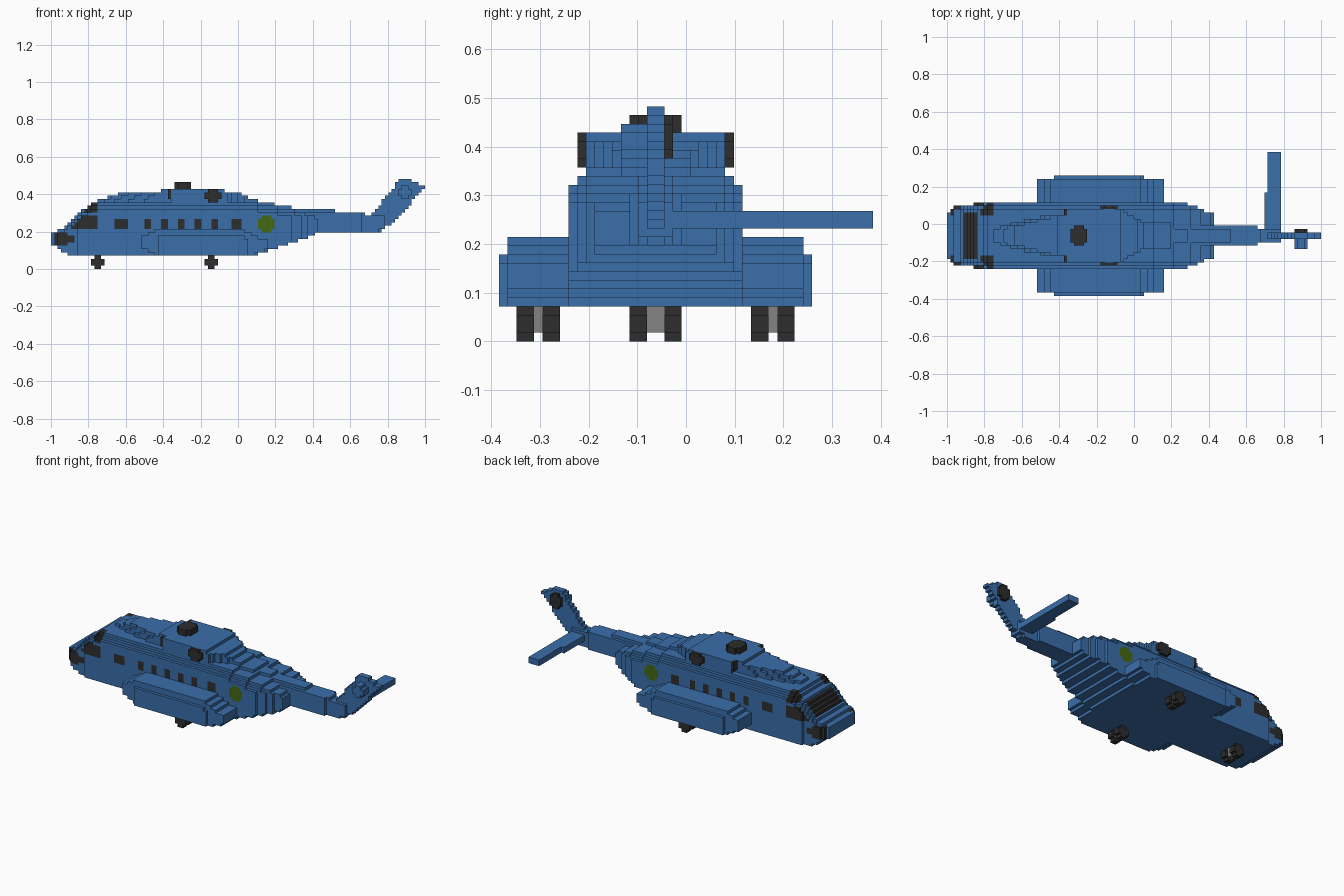
import bpy, bmesh

if "Cube" in bpy.data.objects:
    bpy.data.objects.remove(bpy.data.objects["Cube"], do_unlink=True)

V = 2 / 112            # block size
YC = -3.5              # body centre line, in blocks


def material(name, rgb):
    m = bpy.data.materials.new(name)
    m.use_nodes = True
    m.diffuse_color = (*rgb, 1)
    m.node_tree.nodes["Principled BSDF"].inputs["Base Color"].default_value = (*rgb, 1)
    return m


MATS = [material("blue_paint", (0.042, 0.158, 0.40)), material("dark_glass", (0.026, 0.026, 0.026)),
        material("green_roundel", (0.06, 0.14, 0.006)), material("grey_metal", (0.23, 0.23, 0.23))]
BLUE, DARK, GREEN, GREY = range(4)


def lerp(x, pts):
    """Piecewise linear profile."""
    if x <= pts[0][0]:
        return pts[0][1]
    for (a, p), (b, q) in zip(pts, pts[1:]):
        if x <= b:
            return p + (q - p) * (x - a) / (b - a)
    return pts[-1][1]


def blocks(name, xr, yr, zr, inside=lambda x, y, z: True, colour=BLUE):
    """Blocky solid: outer skin of every grid cell whose centre passes the inside test."""
    paint = colour if callable(colour) else (lambda x, y, z: colour)
    cells = {(i, j, k) for i in range(*xr) for j in range(*yr) for k in range(*zr)
             if inside(i + .5, j + .5, k + .5)}
    bm, verts = bmesh.new(), {}

    def vert(p):
        if p not in verts:
            verts[p] = bm.verts.new((p[0] * V, (p[1] + YC) * V, p[2] * V))
        return verts[p]

    for c in cells:
        m = paint(*(n + .5 for n in c))
        for axis in range(3):
            for side in (0, 1):
                nb = list(c)
                nb[axis] += 2 * side - 1
                if tuple(nb) in cells:
                    continue
                ring = []
                for du, dv in ((0, 0), (1, 0), (1, 1), (0, 1)):
                    p = list(c)
                    p[axis] += side
                    p[(axis + 1) % 3] += du
                    p[(axis + 2) % 3] += dv
                    ring.append(vert(tuple(p)))
                bm.faces.new(ring if side else ring[::-1]).material_index = m
    # merge flat areas of one colour
    bmesh.ops.dissolve_limit(bm, angle_limit=0.01, verts=bm.verts[:], edges=bm.edges[:],
                             delimit={'MATERIAL'})
    me = bpy.data.meshes.new(name)
    bm.to_mesh(me)
    bm.free()
    for m in MATS:
        me.materials.append(m)
    ob = bpy.data.objects.new(name, me)
    bpy.context.collection.objects.link(ob)
    return ob


def pair(name, xr, wr, zr, inside=lambda x, w, z: True, colour=BLUE):
    """Same part on both sides of the centre line."""
    blocks(name + "_left_side", xr, (-wr[1], -wr[0]), zr, lambda x, y, z: inside(x, -y, z), colour)
    blocks(name + "_right_side", xr, wr, zr, inside, colour)


def disc(cx, cz, r):
    return lambda x, y, z: (x - cx) ** 2 + (z - cz) ** 2 <= r * r


# Fuselage profiles: underside, roof line, plan half width
BOTTOM = [(-56, 8), (-50, 4), (4, 4), (24, 11)]
ROOF = [(-56, 11), (-53, 11.3), (-44, 19.5), (-42, 20), (2, 20), (16, 17.5), (24, 15)]
PLAN = [(-56, 6), (-54, 8.6), (-50, 9.2), (-46, 10), (14, 10), (18, 9), (21, 7.5), (24, 6.5)]


def hull(x, y, z):
    w = abs(y)
    return (w < lerp(x, PLAN) and z > lerp(x, BOTTOM) - .3
            and z < lerp(x, ROOF) - max(0, w - 7.5) + .3)


WINDOWS = [(-37, -33), (-28, -26), (-23, -21), (-18, -16), (-13, -11), (-8, -6), (-2, 1)]


def hull_paint(x, y, z):
    w = abs(y)
    if w > 9 and (x - 8.5) ** 2 + (z - 13.5) ** 2 < 6.8:
        return GREEN
    if w > 9 and 12 < z < 15 and any(a < x < b for a, b in WINDOWS):
        return DARK
    # cockpit: side panes, upper corners, windscreen
    if w > 7.5 and 12 < z < 16 and -50 + max(0, z - 13) < x < -42:
        return DARK
    if w > 5.5 and 17 < z < 20 and -46 < x < -42:
        return DARK
    if w < 7 and z > 12 and -51 < x < -47:
        return DARK
    # nose lamps
    if w > 6 and (7 < z < 11 and -55 < x < -51 or 8 < z < 10 and -52 < x < -49):
        return DARK
    return BLUE


blocks("fuselage", (-56, 24), (-10, 10), (4, 21), hull, hull_paint)

# Roof fairing and engine housing
blocks("roof_fairing", (-42, -20), (-8, 8), (20, 24),
       lambda x, y, z: abs(y) < lerp(x, [(-42, 1.5), (-36, 4), (-26, 6), (-20, 6.5)]) - .8 * (z - 20.5)
       + .03 * (x + 42) * (z - 20.5)
       and z < lerp(x, [(-42, 20.6), (-37, 22), (-36, 23), (-24, 23), (-22, 24)]))
blocks("engine_housing", (-20, 5), (-8, 8), (20, 24),
       lambda x, y, z: abs(y) < lerp(x, [(-4, 8), (4, 3)])
       and z < lerp(x, [(-4, 24), (-3, 23), (0, 23), (5, 20.8)]))
pair("engine_intake", (-21, -20), (5, 8), (21, 24), colour=DARK)
pair("engine_exhaust", (-10, -5), (8, 9), (20, 24),
     lambda x, w, z: abs(x + 7.5) + abs(z - 22) < 3.4, DARK)
blocks("main_rotor_hub", (-19, -14), (-3, 3), (24, 26),
       lambda x, y, z: abs(x + 16.5) + abs(y) < 4.2, DARK)

# Side sponsons with stepped ends
pair("sponson", (-29, 9), (10, 18), (4, 12),
     lambda x, w, z: w < lerp(x, [(-29, 17), (-25, 17), (-24, 18), (3, 18), (4, 17)])
     and lerp(x, [(-29, 7), (-24, 4), (2, 4), (9, 6)]) - .3 < z
     < lerp(x, [(-29, 9), (-23, 12), (0, 12), (9, 8)]) - (2 if w > 17 else 0) + .3)

# Tail
SPINE = [(0, 22), (4, 21), (9, 20), (13, 19), (19, 18), (29, 18), (30, 17), (37, 17), (39, 16), (44, 16)]
blocks("tail_boom", (0, 44), (-4, 4), (11, 23),
       lambda x, y, z: abs(y) < (4 if x < 12 else 3 if x < 37 else 2) - (1 if z > 17 and x > 12 else 0)
       and z < lerp(x, SPINE) and z > lerp(x, [(41, 11), (44, 12.5)]))
blocks("tail_fin", (39, 56), (-1, 1), (11, 27),
       lambda x, y, z: lerp(z, [(15, 39), (27, 48.5)]) < x
       < lerp(z, [(11, 42), (13, 45), (14, 47), (23, 54.5), (24, 56), (25, 56), (25.6, 53), (27, 51.5)]))
blocks("tail_stabilizer", (39, 44), (1, 25), (13, 15), lambda x, y, z: x > 40 or y < 13)
blocks("tail_rotor_gearbox", (48, 52), (-4, -1), (21, 25),
       lambda x, y, z: abs(x - 50) + abs(z - 23) < 2.6)
blocks("tail_rotor_hub", (48, 52), (1, 2), (21, 26),
       lambda x, y, z: abs(x - 50) + abs(z - 23.5) < 3.2, DARK)

# Landing gear: twin wheels on each leg
for label, cx, cy in (("nose", -42, 0), ("left_main", -8, -13.5), ("right_main", -8, 13.5)):
    gap = 1 if cy == 0 else .5
    lo, hi = int(cy - gap), int(cy + gap)
    if cy < 0:
        lo, hi = -14, -13
    for tag, a, b in (("a", lo - 2, lo), ("b", hi, hi + 2)):
        blocks(label + "_wheel_" + tag, (cx - 2, cx + 2), (a, b), (0, 4), disc(cx, 2, 1.7), DARK)
    blocks(label + "_axle", (cx - 1, cx + 1), (lo, hi), (1, 4), colour=GREY)
